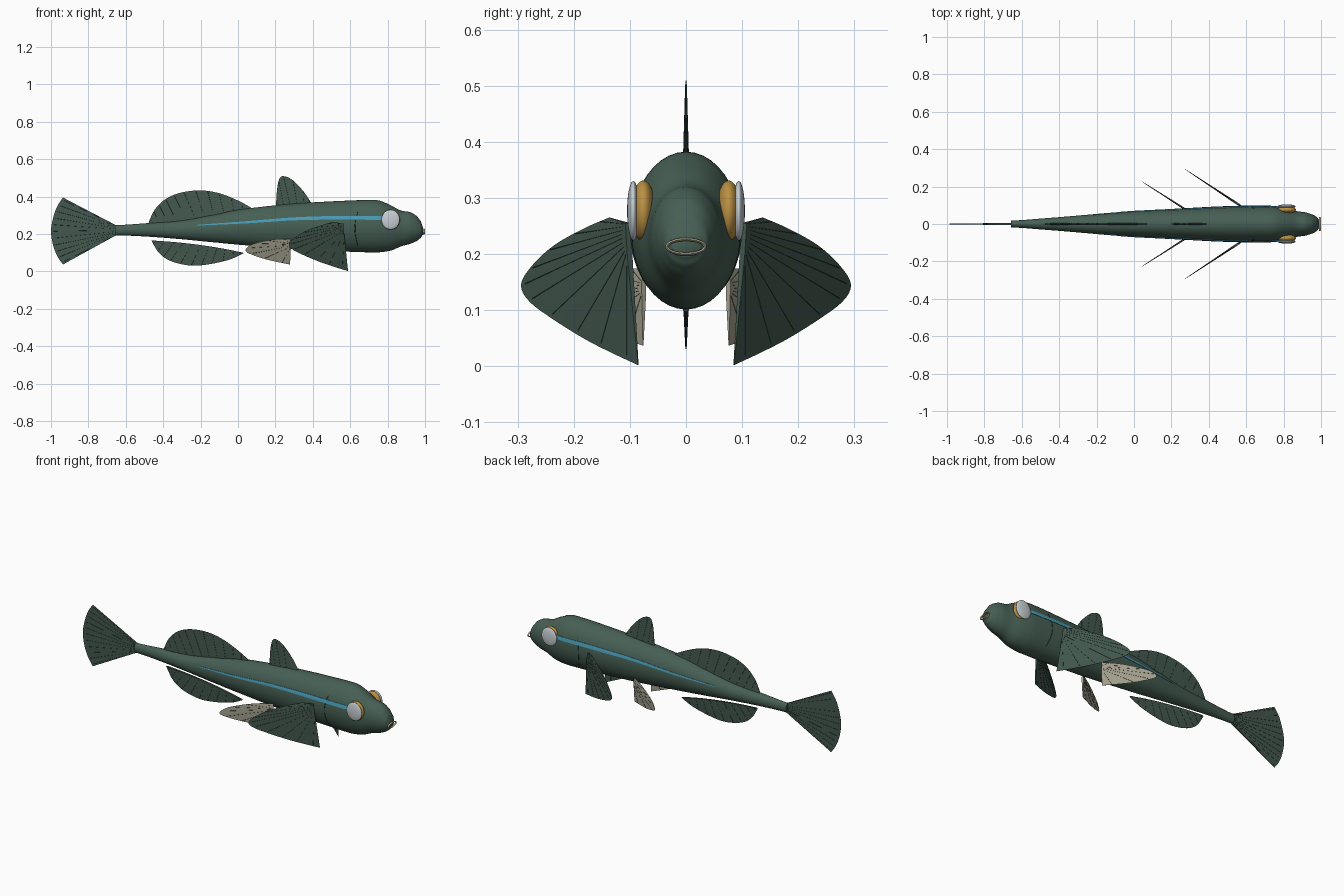
import bpy, bmesh, math
from mathutils import Vector

if "Cube" in bpy.data.objects:
    bpy.data.objects.remove(bpy.data.objects["Cube"])


def material(name, rgb):
    m = bpy.data.materials.new(name)
    m.diffuse_color = (*rgb, 1)
    m.use_nodes = True
    m.node_tree.nodes["Principled BSDF"].inputs["Base Color"].default_value = m.diffuse_color
    return m


GREEN = material("body green", (0.062, 0.115, 0.088))
FIN = material("fin green", (0.056, 0.098, 0.076))
RAY = material("ray dark green", (0.028, 0.05, 0.04))
BLUE = material("stripe blue", (0.065, 0.33, 0.47))
GOLD = material("eye gold", (0.5, 0.28, 0.055))
SILVER = material("eye silver", (0.58, 0.63, 0.66))
BEIGE = material("pelvic beige", (0.38, 0.36, 0.28))
TAN = material("lip tan", (0.42, 0.38, 0.27))


def finish(name, bm, mats, angle=50):
    bmesh.ops.remove_doubles(bm, verts=bm.verts, dist=1e-6)
    bmesh.ops.recalc_face_normals(bm, faces=bm.faces)
    me = bpy.data.meshes.new(name)
    bm.to_mesh(me)
    bm.free()
    ob = bpy.data.objects.new(name, me)
    bpy.context.collection.objects.link(ob)
    for m in mats:
        me.materials.append(m)
    bpy.ops.object.select_all(action='DESELECT')
    ob.select_set(True)
    bpy.context.view_layer.objects.active = ob
    bpy.ops.object.shade_smooth_by_angle(angle=math.radians(angle))
    return ob


def spline(pts, t):
    """Catmull-Rom point at t in 0..1 along a list of tuples."""
    p = [Vector(q) for q in pts]
    f = t * (len(p) - 1)
    i = min(int(f), len(p) - 2)
    u = f - i
    a, b, c, d = p[max(i - 1, 0)], p[i], p[i + 1], p[min(i + 2, len(p) - 1)]
    return 0.5 * (2 * b + (c - a) * u + (2 * a - 5 * b + 4 * c - d) * u ** 2
                  + (3 * b - a - 3 * c + d) * u ** 3)


def grid(bm, rows, close=False, mat=0):
    vs = [[bm.verts.new(p) for p in r] for r in rows]
    n = len(vs[0])
    for a, b in zip(vs, vs[1:]):
        for j in range(n if close else n - 1):
            k = (j + 1) % n
            bm.faces.new((a[j], a[k], b[k], b[j])).material_index = mat
    return vs


# Body: x, bottom, top, half width
BODY = [(-.657, .193, .247, .018), (-.5, .187, .257, .029), (-.3, .172, .272, .045),
        (-.1, .153, .308, .062), (0, .143, .33, .07), (.15, .13, .348, .078),
        (.3, .119, .363, .086), (.45, .111, .372, .094), (.6, .105, .379, .098),
        (.7, .102, .382, .098), (.755, .102, .379, .096), (.82, .112, .352, .084),
        (.87, .133, .326, .069), (.92, .147, .317, .062), (.955, .162, .297, .05),
        (.978, .18, .267, .038), (.988, .195, .238, .025)]


def section(x):
    for i in range(len(BODY) - 1):
        if x <= BODY[i + 1][0]:
            u = (x - BODY[i][0]) / (BODY[i + 1][0] - BODY[i][0])
            return spline(tuples3, (i + u) / (len(BODY) - 1))
    return spline(tuples3, 1)


tuples3 = [b[1:] for b in BODY]


def side_y(x, z):
    lo, hi, w = section(x)
    k = (z - (lo + hi) / 2) / ((hi - lo) / 2)
    return w * math.sqrt(max(0, 1 - k * k))


bm = bmesh.new()
rows = []
for i in range(len(BODY) - 1):
    for s in range(4 if i < len(BODY) - 2 else 5):
        x = BODY[i][0] + (BODY[i + 1][0] - BODY[i][0]) * s / 4
        lo, hi, w = section(x)
        rows.append([(x, w * math.cos(a), (lo + hi) / 2 + (hi - lo) / 2 * math.sin(a))
                     for a in [2 * math.pi * j / 40 for j in range(40)]])
vs = grid(bm, rows, close=True)
bm.faces.new(vs[0])
bm.faces.new(vs[-1])
finish("body", bm, [GREEN])


def fin(name, base, edge, mat, place, normal, rays, thick=.005):
    """Thin blade lofted from base to edge, with fine rays along it."""
    bm = bmesh.new()
    n, m = 36, 8
    nor = Vector(normal).normalized()

    def at(t, s):
        b, e = spline(base, t), spline(edge, t)
        return Vector(place(*(b.lerp(e, s))))

    def half(s):
        return thick * (1 - s) + .0006

    for sign in (1, -1):
        grid(bm, [[at(j / n, i / m) + sign * nor * half(i / m) for j in range(n + 1)]
                  for i in range(m + 1)])
    # close the rim
    rim = [(j / n, 0) for j in range(n)] + [(1, i / m) for i in range(m)]
    rim += [(1 - j / n, 1) for j in range(n)] + [(0, 1 - i / m) for i in range(m + 1)]
    grid(bm, [[at(t, s) + k * nor * half(s) for t, s in rim] for k in (1, -1)])
    # rays
    for r in range(rays):
        t = (r + .5) / rays
        d = (at(t, 1) - at(t, 0)).normalized()
        side = nor.cross(d) * .0016
        line = []
        for i in range(m + 1):
            s = .04 + .92 * i / m
            c, h = at(t, s), nor * (half(s) + .0007)
            line.append([c + h, c + side, c - h, c - side])
        grid(bm, line, close=True, mat=1)
    return finish(name, bm, [mat, RAY], 30)


def flat(x, z):
    return (x, 0, z)


# Median fins
Y = (0, 1, 0)
fin("first_dorsal_fin", [(.21, .335), (.39, .35)],
    [(.203, .352), (.209, .44), (.222, .497), (.246, .509), (.29, .49), (.34, .44),
     (.37, .4), (.392, .365)], FIN, flat, Y, 6)
fin("second_dorsal_fin", [(-.46, .245), (-.2, .275), (.075, .325)],
    [(-.478, .262), (-.445, .33), (-.39, .385), (-.31, .42), (-.203, .433),
     (-.096, .417), (.01, .374), (.078, .336)], FIN, flat, Y, 12)
fin("anal_fin", [(-.45, .165), (-.33, .156), (-.2, .141), (-.08, .122), (.026, .1)],
    [(-.463, .165), (-.42, .096), (-.353, .053), (-.25, .031), (-.15, .039),
     (-.043, .064), (.03, .098)], FIN, flat, Y, 11)
fin("tail_fin", [(-.645, .243), (-.645, .197)],
    [(-.936, .395), (-.968, .345), (-.99, .28), (-1, .215), (-.99, .145),
     (-.968, .085), (-.936, .037)], FIN, flat, Y, 11)

# Paired parts
for side, s in (("left", 1), ("right", -1)):
    fin(side + "_pectoral_fin", [(.56, .255), (.565, .2)],
        [(.51, .265), (.44, .245), (.36, .215), (.3, .178), (.272, .145), (.295, .115),
         (.36, .083), (.44, .05), (.51, .026), (.588, .002)], FIN,
        lambda x, z: (x, s * (.085 + (.588 - x) * .66), z), (.66, s, 0), 10)
    fin(side + "_pelvic_fin", [(.28, .152), (.28, .128)],
        [(.28, .174), (.2, .172), (.12, .158), (.064, .139), (.042, .108), (.1, .08),
         (.18, .057), (.278, .037)], BEIGE,
        lambda x, z: (x, s * (.075 + (.28 - x) * .64), z), (.64, s, 0), 7, .004)

    # Side stripe lying on the body
    bm = bmesh.new()
    path = [(-.22, .247, .002), (.05, .263, .006), (.3, .281, .008),
            (.55, .287, .01), (.78, .285, .01)]
    rows = []
    for i in range(61):
        x, z, h = spline(path, i / 60)
        rows.append([(x, s * (side_y(x, z + k * h) + o), z + k * h)
                     for k, o in ((-1, -.003), (-1, .002), (0, .0025), (1, .002), (1, -.003))])
    grid(bm, rows)
    finish(side + "_stripe", bm, [BLUE])

    # Eye: gold socket with silver lens
    for part, y, ry, r, m in (("eye_ring", .076, .022, .054, GOLD),
                              ("eye_lens", .094, .011, .053, SILVER)):
        bpy.ops.mesh.primitive_uv_sphere_add(segments=32, ring_count=20, radius=1,
                                             location=(.816, s * y, .277))
        ob = bpy.context.object
        ob.name = side + "_" + part
        ob.scale = (r * .92, ry, r)
        ob.data.materials.append(m)
        bpy.ops.object.shade_smooth()

    # Gill line
    bm = bmesh.new()
    rows = []
    for i in range(17):
        z = .14 + .18 * i / 16
        x = .64 - .015 * math.sin(math.pi * i / 16)
        y = side_y(x, z)
        rows.append([(x + .002 * math.cos(a), s * (y + .0015 * math.sin(a)), z)
                     for a in [math.pi * j / 3 for j in range(6)]])
    grid(bm, rows, close=True)
    finish(side + "_gill_line", bm, [RAY])

# Lips
bm = bmesh.new()
rows = []
for i in range(41):
    a = 2 * math.pi * i / 40
    rows.append([(.994 + .005 * math.sin(b), (.034 + .003 * math.cos(b)) * math.cos(a),
                  .213 + (.013 + .003 * math.cos(b)) * math.sin(a))
                 for b in [math.pi * j / 4 for j in range(8)]])
grid(bm, rows, close=True)
finish("lips", bm, [TAN])
